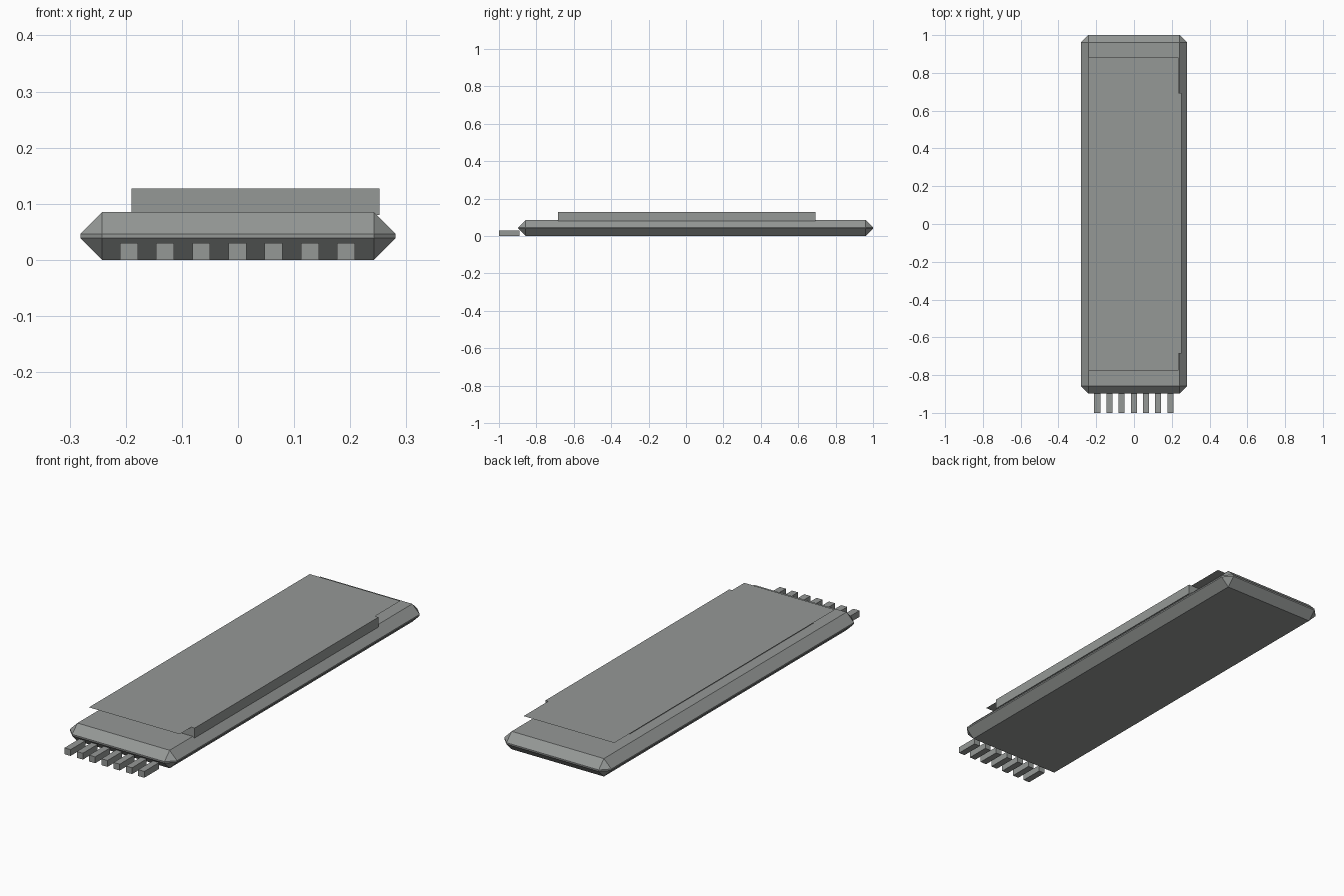
import bpy
import bmesh
from mathutils import Matrix, Vector

cube = bpy.data.objects.get("Cube")
if cube:
    bpy.data.objects.remove(cube, do_unlink=True)

GREY = (0.30, 0.315, 0.307, 1)
grey = bpy.data.materials.new("neutral grey")
grey.use_nodes = True
grey.diffuse_color = GREY
grey.node_tree.nodes["Principled BSDF"].inputs["Base Color"].default_value = GREY


def finish(name, bm):
    mesh = bpy.data.meshes.new(name)
    bm.to_mesh(mesh)
    bm.free()
    mesh.materials.append(grey)
    obj = bpy.data.objects.new(name, mesh)
    bpy.context.collection.objects.link(obj)
    return obj


def box(name, low, high, bevel=0):
    low, high = Vector(low), Vector(high)
    bm = bmesh.new()
    bmesh.ops.create_cube(bm, size=1, matrix=Matrix.Translation((low + high) / 2)
                          @ Matrix.Diagonal((*(high - low), 1)))
    if bevel:
        bmesh.ops.bevel(bm, geom=bm.edges[:], offset=bevel, segments=1,
                        affect='EDGES', profile=0.5)
    return finish(name, bm)


# Slab with wide chamfers on every edge
box("circuit_board", (-0.281, -0.897, 0), (0.281, 1, 0.085), bevel=0.039)

# Raised block, slightly off centre
box("display_block", (-0.19, -0.685, 0.08), (0.252, 0.693, 0.127))

# Thin sheet lying on the block and overhanging its ends
bm = bmesh.new()
bmesh.ops.create_grid(bm, x_segments=1, y_segments=1, size=0.5,
                      matrix=Matrix.Translation((-0.002, 0.053, 0.128))
                      @ Matrix.Diagonal((0.476, 1.655, 1, 1)))
finish("display_sheet", bm)

# Row of connector pins along the front
for i in range(7):
    x = (i - 3) * 0.0645 - 0.001
    box(f"pin_{i + 1}", (x - 0.016, -1, 0), (x + 0.016, -0.89, 0.03))
